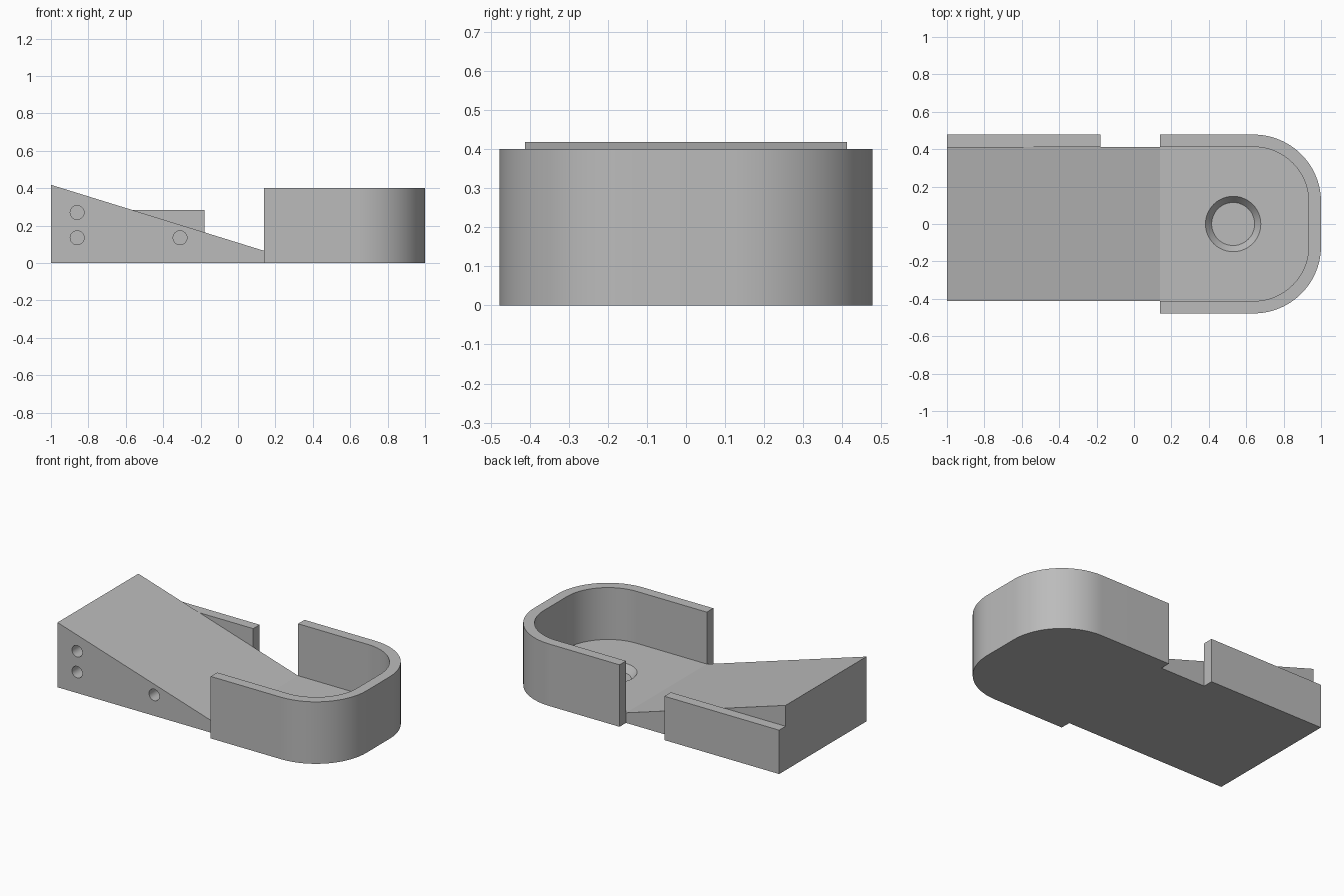
import bpy, bmesh
from math import sin, cos, pi, radians
from mathutils import Matrix, Vector

default = bpy.data.objects.get("Cube")
if default:
    bpy.data.objects.remove(default, do_unlink=True)

HALF, OUTER = 0.412, 0.478      # inner and outer half widths
STEP, FLOOR = 0.14, 0.065       # foot of the ramp and floor height

grey = bpy.data.materials.new("plain grey")
grey.use_nodes = True
grey.diffuse_color = (0.5, 0.5, 0.5, 1)
grey.node_tree.nodes["Principled BSDF"].inputs["Base Color"].default_value = (0.5, 0.5, 0.5, 1)


def finish(bm, name):
    bmesh.ops.recalc_face_normals(bm, faces=bm.faces)
    mesh = bpy.data.meshes.new(name)
    bm.to_mesh(mesh)
    bm.free()
    mesh.materials.append(grey)
    obj = bpy.data.objects.new(name, mesh)
    bpy.context.collection.objects.link(obj)
    return obj


def prism(name, points, direction):
    """Extrude a closed 3D outline along a vector."""
    bm = bmesh.new()
    face = bm.faces.new([bm.verts.new(p) for p in points])
    new = bmesh.ops.extrude_face_region(bm, geom=[face])["geom"]
    bmesh.ops.translate(bm, vec=Vector(direction),
                        verts=[v for v in new if isinstance(v, bmesh.types.BMVert)])
    return finish(bm, name)


def cone(name, matrix, r1, r2, depth):
    bm = bmesh.new()
    bmesh.ops.create_cone(bm, cap_ends=True, segments=48, radius1=r1, radius2=r2,
                          depth=depth, matrix=matrix)
    return finish(bm, name)


def rounded_end(start, end, half, radius, z, steps=24):
    """Open U outline with two rounded corners at the +x end."""
    pts = [(start, -half, z)]
    for side, first in ((-1, -pi / 2), (1, 0)):
        for i in range(steps + 1):
            a = first + pi / 2 * i / steps
            pts.append((end - radius + radius * cos(a),
                        side * (half - radius) + radius * sin(a), z))
    return pts + [(start, half, z)]


def combine(target, other, operation):
    mod = target.modifiers.new("boolean", "BOOLEAN")
    mod.object, mod.operation, mod.solver = other, operation, "EXACT"
    bpy.context.view_layer.objects.active = target
    bpy.ops.object.modifier_apply(modifier=mod.name)
    bpy.data.objects.remove(other, do_unlink=True)


# Ramp and floor, trimmed to the rounded end
side = [(-1, 0), (0.97, 0), (0.97, FLOOR), (STEP, FLOOR), (-1, 0.418)]
body = prism("ramp_body", [(x, -HALF, z) for x, z in side], (0, 2 * HALF, 0))
outline = rounded_end(0.5, 0.96, 0.6, 0.28, -0.1)
outline = rounded_end(-1.2, 0.96, HALF, 0.28, -0.1)
combine(body, prism("trim", outline, (0, 0, 1)), "INTERSECT")

# U-shaped wall around the rounded end
ring = rounded_end(STEP, 1, OUTER, 0.36, 0) + rounded_end(STEP, 0.934, HALF, 0.294, 0)[::-1]
combine(body, prism("end_wall", ring, (0, 0, 0.4)), "UNION")

# Back side plate
plate = [(-1, HALF, 0), (-0.18, HALF, 0), (-0.18, OUTER, 0), (-1, OUTER, 0)]
combine(body, prism("back_plate", plate, (0, 0, 0.283)), "UNION")

# Tapered pocket in the floor
pocket = cone("pocket", Matrix.Translation((0.53, 0, FLOOR - 0.02)), 0.115, 0.15, 0.045)
pocket.data.transform(Matrix.Translation((0, 0, 0.0)))
combine(body, pocket, "DIFFERENCE")

# Blind screw holes in the front side
for x, z in ((-0.86, 0.27), (-0.86, 0.135), (-0.31, 0.135)):
    place = Matrix.Translation((x, -HALF, z)) @ Matrix.Rotation(pi / 2, 4, "X")
    combine(body, cone("screw_hole", place, 0.037, 0.037, 0.3), "DIFFERENCE")

# Smooth curved walls, crisp edges
for obj in bpy.context.selected_objects:
    obj.select_set(False)
body.select_set(True)
bpy.context.view_layer.objects.active = body
bpy.ops.object.shade_smooth_by_angle(angle=radians(12))
